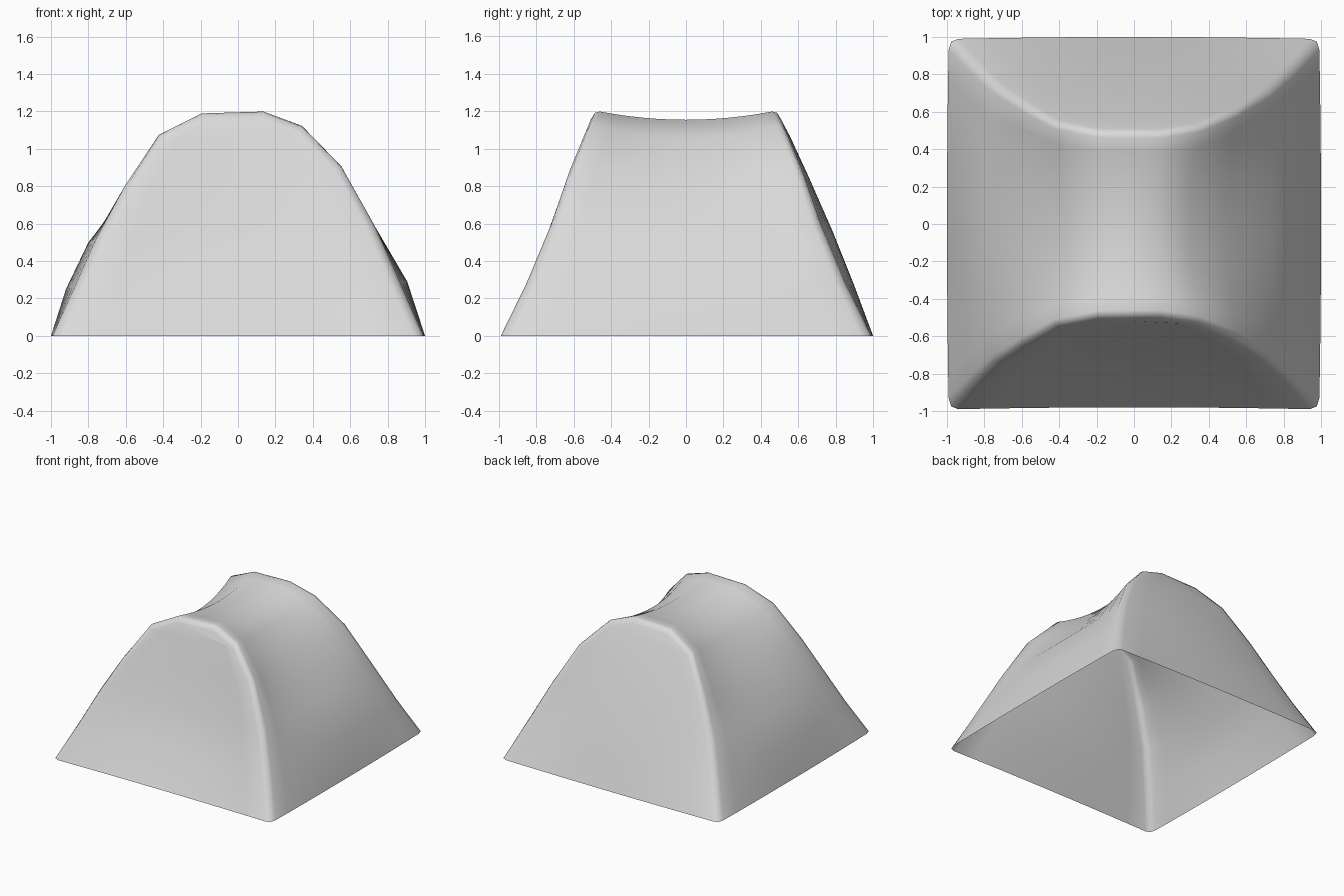
import bpy, bmesh, math
from mathutils import Vector

cube = bpy.data.objects.get("Cube")
if cube:
    bpy.data.objects.remove(cube, do_unlink=True)

# Arch profiles (x, z): at the two end hoops, and halfway between them
HOOP = [(-.99, 0), (-.865, .27), (-.75, .53), (-.61, .8), (-.43, 1.085), (-.2, 1.195),
        (.14, 1.205), (.35, 1.13), (.56, .915), (.73, .59), (.865, .28), (.99, 0)]
MID = [(-1, 0), (-.92, .25), (-.8, .5), (-.6, .755), (-.375, 1.0), (-.16, 1.145),
       (.11, 1.155), (.29, 1.06), (.49, .85), (.735, .58), (.905, .29), (1, 0)]
SPANS = 12   # divisions between the hoops
PANEL = 10   # divisions across an end panel
LAST = len(HOOP) - 1


def hoop_y(z):
    # the hoops lean inward with a slight hollow low down
    return .99 - .415 * z - .025 * math.sin(math.pi * min(z / .9, 1))


def roof_column(t):
    # one arch of the saddle, t = -1 at the front hoop and 1 at the back
    sag = 1 - t * t
    return [Vector((hx + (mx - hx) * sag, t * hoop_y(hz), hz + (mz - hz) * sag))
            for (hx, hz), (mx, mz) in zip(HOOP, MID)]


def panel_column(side):
    # rim of an end panel, set in from the hoop
    points = []
    for x, z in HOOP:
        p = Vector((x, side * hoop_y(z), z))
        low = min(z, .6)
        toward = Vector((0, side * hoop_y(low), low)) - p
        points.append(p + toward.normalized() * .05)
    return points


def hoop_column(side, roof, rim):
    # rounded crest between the roof and the panel rim
    return [c * .5 + (a + b) * .25
            for a, b, c in zip(roof, rim, roof_column(side))]


bm = bmesh.new()

# Roof, sides and soft hoops as one skin
roof = [roof_column(.94 * (2 * j / SPANS - 1)) for j in range(SPANS + 1)]
front_rim, back_rim = panel_column(-1), panel_column(1)
arches = [front_rim, hoop_column(-1, roof[0], front_rim), *roof,
          hoop_column(1, roof[-1], back_rim), back_rim]
columns = [[bm.verts.new(p) for p in arch] for arch in arches]
for a, b in zip(columns, columns[1:]):
    for i in range(LAST):
        bm.faces.new((a[i], a[i + 1], b[i + 1], b[i]))


# End panels: rows strung between matching rim points, closed by a cap
def end_panel(rim, side, base_bulge, bulge):
    rows = []
    for k in range(5):
        left, right = rim[k], rim[LAST - k]
        row = [left]
        for c in range(1, PANEL):
            u = c / PANEL
            p = left.co.lerp(right.co, u)
            belly = base_bulge + bulge * math.sin(math.pi * min(p.z / .95, 1))
            p.y += side * belly * 4 * u * (1 - u)
            row.append(bm.verts.new(p))
        rows.append(row + [right])
    faces = [(a[c], a[c + 1], b[c + 1], b[c])
             for a, b in zip(rows, rows[1:]) for c in range(PANEL)]
    faces.append(rows[-1] + [rim[6], rim[5]])
    for f in faces:
        bm.faces.new(f if side < 0 else tuple(reversed(f)))


end_panel(columns[0], -1, -.01, -.025)
end_panel(columns[-1], 1, .01, .04)

for f in bm.faces:
    f.smooth = True
mesh = bpy.data.meshes.new("tent_canvas")
bm.normal_update()
if sum(f.normal.z * f.calc_area() for f in bm.faces) < 0:
    bmesh.ops.reverse_faces(bm, faces=bm.faces[:])
bm.to_mesh(mesh)
bm.free()
tent = bpy.data.objects.new("tent_canvas", mesh)
bpy.context.collection.objects.link(tent)

# Plain pale canvas
mat = bpy.data.materials.new("pale_grey_canvas")
mat.use_nodes = True
color = (.7, .7, .7, 1)
mat.diffuse_color = color
mat.node_tree.nodes["Principled BSDF"].inputs["Base Color"].default_value = color
mesh.materials.append(mat)
